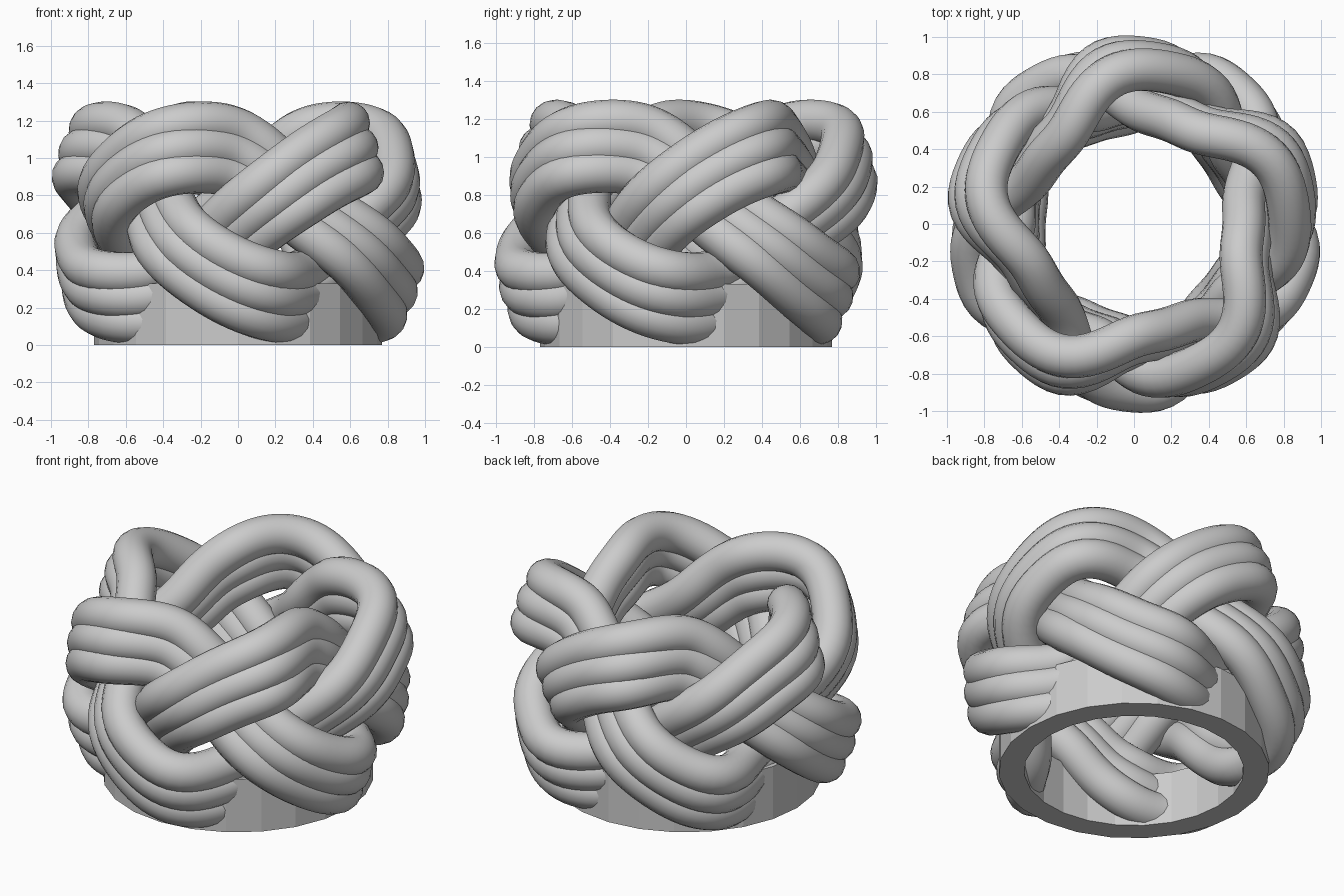
import bpy, bmesh
from math import sin, cos, pi, radians

cube = bpy.data.objects.get("Cube")
if cube:
    bpy.data.objects.remove(cube)

# Plain grey shared by all parts
grey = bpy.data.materials.new("plain_grey")
grey.use_nodes = True
colour = (0.6, 0.6, 0.6, 1)
grey.diffuse_color = colour
grey.node_tree.nodes["Principled BSDF"].inputs["Base Color"].default_value = colour

BIGHTS, LEADS = 5, 3
MID_Z, RISE = 0.655, 0.402
ROPE, SPACING = 0.115, 0.13
STEPS = 400


def rope_point(u, k):
    """Point on one of three parallel ropes (k = -1, 0, 1) of the knot."""
    theta = radians(-105) - u * LEADS / BIGHTS
    # Outer ropes of the band weave in and out a little later or earlier
    v = u - k * radians(12) * sin(u)
    r = 0.745 + 0.138 * (sin(2 * v) + 0.12 * sin(6 * v)) + 0.01 * cos(2 * u)
    r -= 0.04 * k * cos(u) + 0.01 * k * k
    z = MID_Z + RISE * cos(u) + k * SPACING * (1 + 0.15 * sin(u) ** 2)
    return (r * cos(theta), r * sin(theta), z, 1)


# Three woven ropes, each a closed strand around the ring
for name, k in (("lower_rope", -1), ("middle_rope", 0), ("upper_rope", 1)):
    curve = bpy.data.curves.new(name, "CURVE")
    curve.dimensions = "3D"
    curve.bevel_depth = ROPE
    curve.bevel_resolution = 6
    spline = curve.splines.new("POLY")
    spline.points.add(STEPS - 1)
    for i, point in enumerate(spline.points):
        point.co = rope_point(2 * pi * BIGHTS * i / STEPS, k)
    spline.use_cyclic_u = True
    spline.use_smooth = True
    curve.materials.append(grey)
    bpy.context.collection.objects.link(bpy.data.objects.new(name, curve))

# Faceted base ring: a square profile spun round the axis
SIDES, OUTER, INNER, HEIGHT = 24, 0.77, 0.625, 0.33
bm = bmesh.new()
profile = [(INNER, 0), (OUTER, 0), (OUTER, HEIGHT), (INNER, HEIGHT)]
rings = []
for i in range(SIDES):
    a = 2 * pi * i / SIDES
    rings.append([bm.verts.new((r * cos(a), r * sin(a), z)) for r, z in profile])
for i in range(SIDES):
    here, after = rings[i], rings[(i + 1) % SIDES]
    for j in range(4):
        n = (j + 1) % 4
        bm.faces.new((here[j], after[j], after[n], here[n]))
bmesh.ops.recalc_face_normals(bm, faces=bm.faces)
mesh = bpy.data.meshes.new("base_ring")
bm.to_mesh(mesh)
bm.free()
mesh.materials.append(grey)
bpy.context.collection.objects.link(bpy.data.objects.new("base_ring", mesh))
